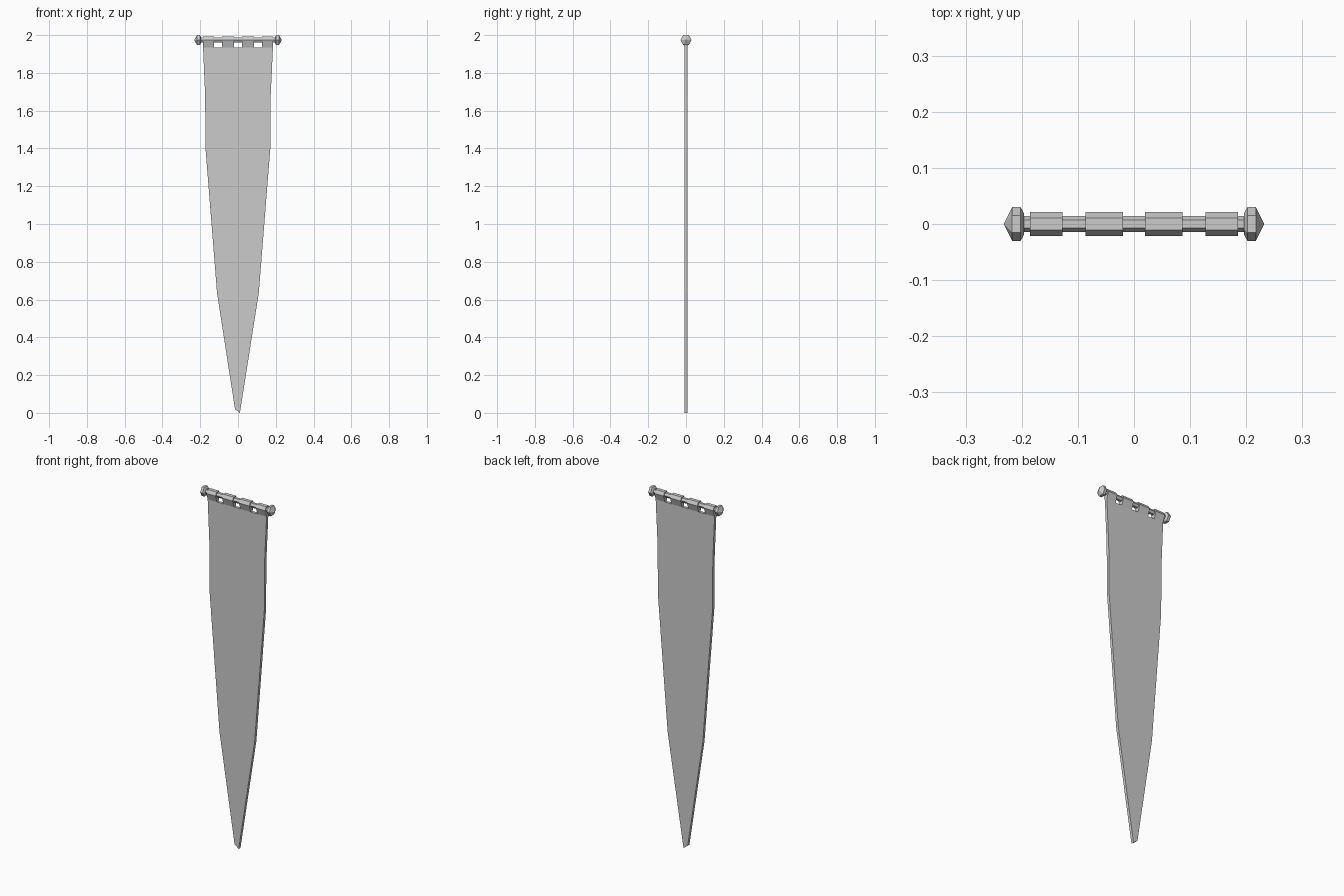
import bpy, bmesh, math

if "Cube" in bpy.data.objects:
    bpy.data.objects.remove(bpy.data.objects["Cube"])

ROD_Z = 1.974


def finish(name, bm):
    bmesh.ops.remove_doubles(bm, verts=bm.verts, dist=1e-5)
    bmesh.ops.recalc_face_normals(bm, faces=bm.faces)
    me = bpy.data.meshes.new(name)
    bm.to_mesh(me)
    bm.free()
    ob = bpy.data.objects.new(name, me)
    bpy.context.collection.objects.link(ob)
    return ob


def prism(name, outline, offset):
    """Closed solid from a planar outline pushed along an offset."""
    bm = bmesh.new()
    face = bm.faces.new([bm.verts.new(p) for p in outline])
    new = bmesh.ops.extrude_face_region(bm, geom=[face], use_keep_orig=True)["geom"]
    bmesh.ops.translate(bm, vec=offset, verts=[g for g in new if isinstance(g, bmesh.types.BMVert)])
    return finish(name, bm)


def hex_lathe(name, profile):
    """Six-sided turned part along x from (x, radius) points."""
    bm = bmesh.new()
    rings = [[bm.verts.new((x, r * math.cos(i * math.pi / 3), ROD_Z + r * math.sin(i * math.pi / 3)))
              for i in range(6)] for x, r in profile]
    for a, b in zip(rings, rings[1:]):
        for i in range(6):
            j = (i + 1) % 6
            bm.faces.new((a[i], a[j], b[j], b[i]))
    bm.faces.new(rings[0])
    bm.faces.new(rings[-1])
    bmesh.ops.dissolve_degenerate(bm, dist=1e-5, edges=bm.edges)
    return finish(name, bm)


# Tapering cloth with a slightly slanted tip
T = 0.008
cloth = [(-0.185, 1.935), (-0.174, 1.68), (-0.172, 1.40), (-0.111, 0.635), (-0.016, 0.02),
         (0.010, 0.0), (0.110, 0.635), (0.171, 1.40), (0.173, 1.68), (0.185, 1.935)]
prism("banner_cloth", [(x, -T, z) for x, z in cloth], (0, 2 * T, 0))

# Hanging loops wrapped around the rod
R = 0.021
loop = [(-T, 1.935), (-R, ROD_Z), (-R / 2, ROD_Z + R * 0.866),
        (R / 2, ROD_Z + R * 0.866), (R, ROD_Z), (T, 1.935)]
for n, (x0, x1) in enumerate([(-0.185, -0.127), (-0.086, -0.02), (0.02, 0.086), (0.127, 0.185)]):
    prism(f"hanging_loop_{n + 1}", [(x0, y, z) for y, z in loop], (x1 - x0, 0, 0))

# Hexagonal rod and its pointed end caps
hex_lathe("rod", [(-0.2, 0.0143), (0.2, 0.0143)])
for side, s in (("left", -1), ("right", 1)):
    hex_lathe(f"finial_{side}", [(s * x, r) for x, r in
              [(0.196, 0.019), (0.202, 0.03), (0.217, 0.03), (0.232, 0.0005)]])
